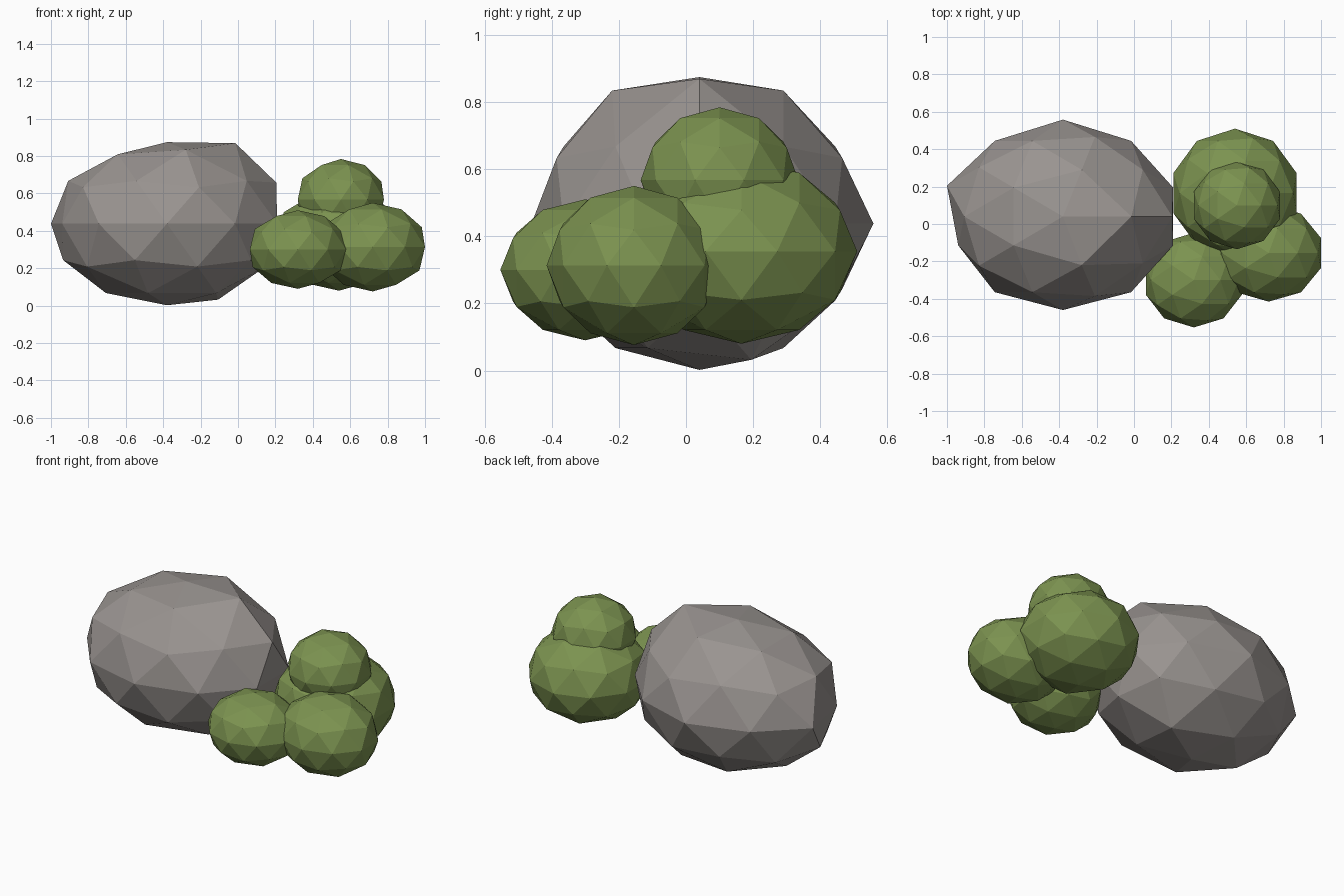
import bpy
from mathutils import Vector

cube = bpy.data.objects.get("Cube")
if cube:
    bpy.data.objects.remove(cube, do_unlink=True)


def make_material(name, colour):
    mat = bpy.data.materials.new(name)
    mat.use_nodes = True
    mat.diffuse_color = (*colour, 1)
    mat.node_tree.nodes["Principled BSDF"].inputs["Base Color"].default_value = (*colour, 1)
    return mat


def blob(name, centre, radii, mat):
    """Flat-shaded faceted ball, stretched to the given radii."""
    bpy.ops.mesh.primitive_ico_sphere_add(subdivisions=2, radius=1, location=centre)
    obj = bpy.context.object
    obj.name = name
    for v in obj.data.vertices:
        v.co = Vector(a * r for a, r in zip(v.co, radii))
    obj.data.materials.append(mat)
    return obj


def nudge(obj, near, offset):
    """Shift the corner closest to a point, to roughen the shape."""
    target = Vector(near) - obj.location
    v = min(obj.data.vertices, key=lambda v: (v.co - target).length)
    v.co += Vector(offset)


stone = make_material("stone grey", (0.32, 0.295, 0.28))
leaf = make_material("leaf green", (0.20, 0.29, 0.08))

# Boulder with a few shifted corners
rock = blob("boulder", (-0.38, 0.04, 0.438), (0.62, 0.5, 0.436), stone)
nudge(rock, (-0.06, 0.04, 0.81), (0.04, 0, 0.06))      # raised shoulder
nudge(rock, (0.17, 0.04, 0.63), (0.03, 0, 0.025))      # side corner under it
nudge(rock, (-0.12, 0.19, 0.07), (0.01, 0, -0.035))    # underside
nudge(rock, (-0.38, 0.54, 0.44), (0, 0.018, 0))        # back tip
nudge(rock, (-0.97, 0.2, 0.44), (-0.03, 0.01, 0))      # far side
nudge(rock, (-0.97, -0.11, 0.44), (0.03, 0, 0))
nudge(rock, (-0.28, 0.29, 0.81), (0, 0, 0.025))        # top back
nudge(rock, (-0.28, -0.21, 0.81), (0, -0.01, 0.025))   # top front

# Shrub made of overlapping leafy clumps
blob("large_back_clump", (0.54, 0.165, 0.355), (0.347, 0.345, 0.275), leaf)
blob("side_clump", (0.72, -0.155, 0.313), (0.294, 0.26, 0.237), leaf)
blob("small_front_clump", (0.32, -0.3, 0.3), (0.27, 0.253, 0.21), leaf)
blob("top_clump", (0.55, 0.1, 0.567), (0.242, 0.235, 0.217), leaf)
